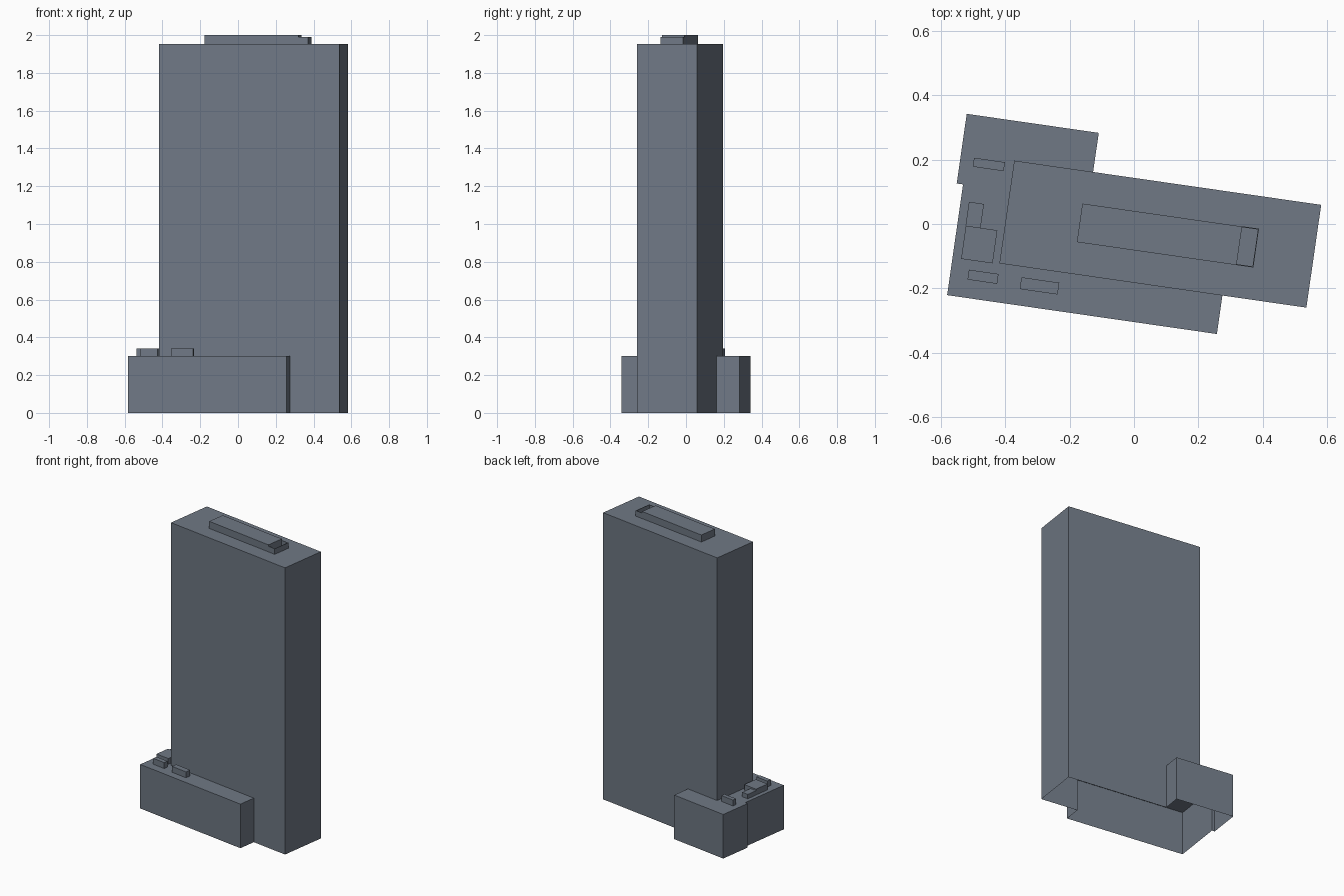
import bpy, bmesh, math

if "Cube" in bpy.data.objects:
    bpy.data.objects.remove(bpy.data.objects["Cube"])

TURN = math.radians(-8.2)      # whole building is turned on its site
PODIUM_TOP, TOWER_TOP = 0.30, 1.952

slate = bpy.data.materials.new("slate")
slate.diffuse_color = (0.16, 0.19, 0.235, 1)
slate.use_nodes = True
slate.node_tree.nodes["Principled BSDF"].inputs["Base Color"].default_value = slate.diffuse_color


def prism(name, outline, z0, z1, bottom=True):
    """Extrude a counter-clockwise outline, optionally without its bottom."""
    bm = bmesh.new()
    base = bm.faces.new([bm.verts.new((x, y, z0)) for x, y in outline])
    geom = bmesh.ops.extrude_face_region(bm, geom=[base], use_keep_orig=True)["geom"]
    moved = [g for g in geom if isinstance(g, bmesh.types.BMVert)]
    bmesh.ops.translate(bm, verts=moved, vec=(0, 0, z1 - z0))
    bmesh.ops.recalc_face_normals(bm, faces=bm.faces[:])
    if not bottom:
        remove_bottom(bm)
    mesh = bpy.data.meshes.new(name)
    bm.to_mesh(mesh)
    bm.free()
    mesh.materials.append(slate)
    obj = bpy.data.objects.new(name, mesh)
    obj.rotation_euler.z = TURN
    bpy.context.collection.objects.link(obj)
    return obj


def remove_bottom(bm):
    bm.normal_update()
    floor = [f for f in bm.faces if f.normal.z < -0.9]
    bmesh.ops.delete(bm, geom=floor, context='FACES')


def rect(x0, x1, y0, y1):
    return [(x0, y0), (x1, y0), (x1, y1), (x0, y1)]


# Podium wrapping the tower foot, merged with the slab tower
shell = prism("tower_and_podium",
              [(-.544, -.302), (.304, -.302), (.304, 0), (-.149, 0),
               (-.149, .265), (-.564, .265), (-.564, .046), (-.544, .046)],
              0, PODIUM_TOP)
tower = prism("tower_slab", rect(-.397, .568, -.181, .142), 0, TOWER_TOP)
union = shell.modifiers.new("merge_tower", 'BOOLEAN')
union.operation, union.solver, union.object = 'UNION', 'EXACT', tower
bpy.context.view_layer.update()
bpy.context.view_layer.objects.active = shell
shell.select_set(True)
bpy.ops.object.modifier_apply(modifier=union.name)
bpy.data.objects.remove(tower)

# The shell is open underneath
bm = bmesh.new()
bm.from_mesh(shell.data)
remove_bottom(bm)
bm.to_mesh(shell.data)
bm.free()

# Plant room on the tower roof, with a thin roofless screen around its end bay
prism("plant_room", rect(-.168, .334, -.081, .040), TOWER_TOP, 2.0, bottom=False)
t = .003
prism("plant_screen",
      [(.334, -.081), (.387, -.081), (.387, .041), (.334, .041),
       (.334, .041 - t), (.387 - t, .041 - t), (.387 - t, -.081 + t), (.334, -.081 + t)],
      TOWER_TOP, 1.99, bottom=False)

# Small service units on the podium roof
units = [
    ("back_vent", rect(-.522, -.425, .105, .133), .34),
    ("side_duct", rect(-.518, -.471, -.080, -.005), .33),
    ("service_box", rect(-.517, -.418, -.184, -.080), .34),
    ("corner_vent", rect(-.488, -.395, -.245, -.214), .34),
    ("front_vent", rect(-.323, -.204, -.251, -.214), .34),
]
for name, outline, height in units:
    prism(name, outline, PODIUM_TOP, height, bottom=False)
